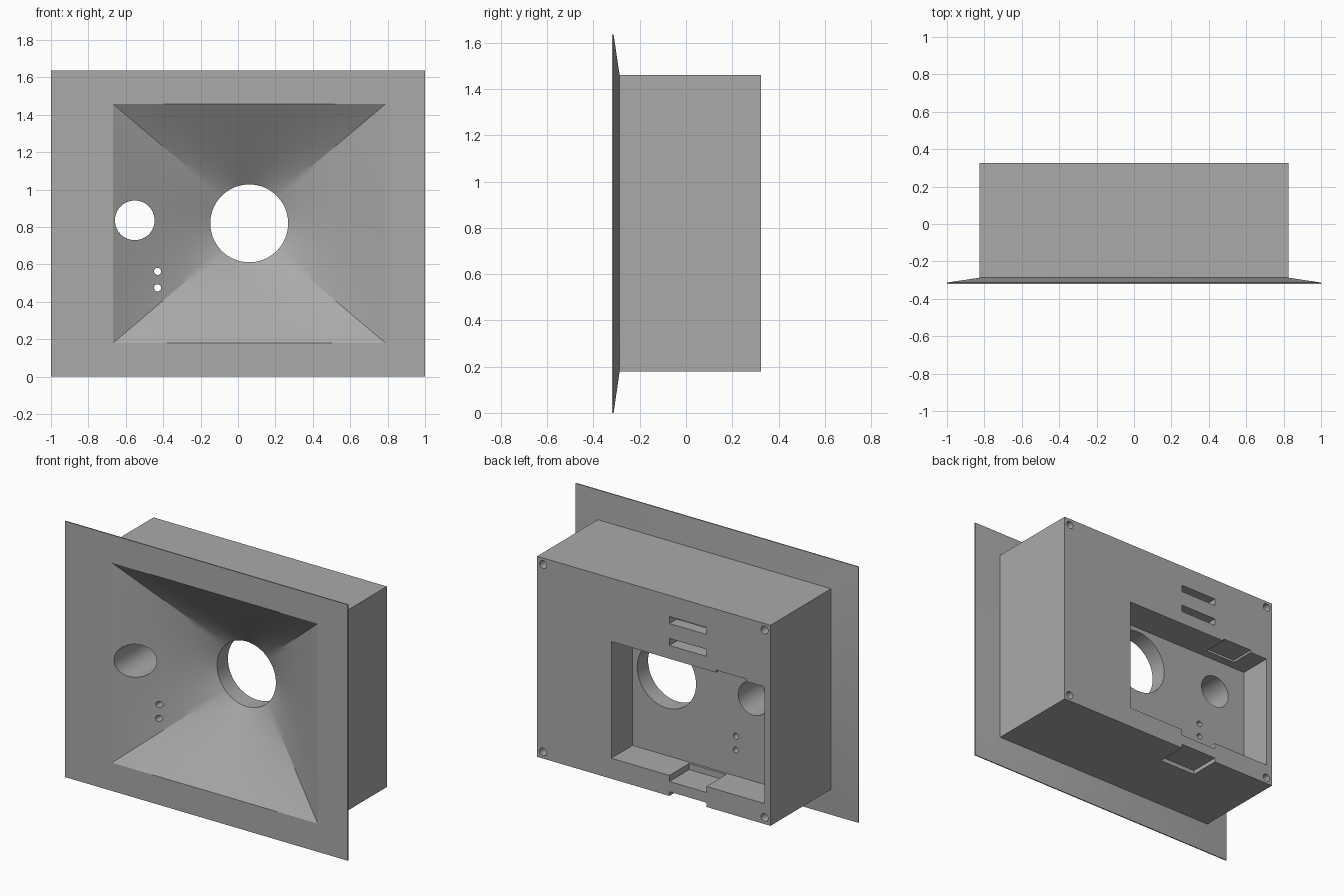
import bpy, bmesh, math
from mathutils import Vector

cube = bpy.data.objects.get("Cube")
if cube:
    bpy.data.objects.remove(cube, do_unlink=True)

grey = bpy.data.materials.new("plain grey")
grey.use_nodes = True
COLOR = (0.4, 0.4, 0.4, 1)
grey.diffuse_color = COLOR
grey.node_tree.nodes["Principled BSDF"].inputs["Base Color"].default_value = COLOR


def loft(name, rings):
    """Closed solid skinned through equal-length rings of points."""
    bm = bmesh.new()
    rows = [[bm.verts.new(p) for p in ring] for ring in rings]
    n = len(rows[0])
    for a, b in zip(rows, rows[1:]):
        for i in range(n):
            j = (i + 1) % n
            bm.faces.new((a[i], a[j], b[j], b[i]))
    bm.faces.new(rows[0])
    bm.faces.new(rows[-1])
    bmesh.ops.recalc_face_normals(bm, faces=bm.faces)
    mesh = bpy.data.meshes.new(name)
    bm.to_mesh(mesh)
    bm.free()
    obj = bpy.data.objects.new(name, mesh)
    bpy.context.collection.objects.link(obj)
    mesh.materials.append(grey)
    return obj


def rect(x0, x1, z0, z1, y):
    return [Vector(p) for p in ((x0, y, z0), (x1, y, z0), (x1, y, z1), (x0, y, z1))]


def circle(x, z, r, y, n=32):
    # starts at the lower left so that it lines up with rectangle corners
    angles = [math.radians(225) + math.tau * i / n for i in range(n)]
    return [Vector((x + r * math.cos(a), y, z + r * math.sin(a))) for a in angles]


cutters = []


def cut_box(name, x0, x1, y0, y1, z0, z1):
    cutters.append(loft(name, [rect(x0, x1, z0, z1, y) for y in (y0, y1)]))


def cut_round(name, x, z, r, y0, y1, n=32):
    cutters.append(loft(name, [circle(x, z, r, y, n) for y in (y0, y1)]))


# Housing: front flange with a tapered back, running into the box
FRONT, BACK = -0.32, 0.325
body = loft("housing", [
    rect(-1, 1, 0, 1.636, FRONT),
    rect(-1, 1, 0, 1.636, FRONT + 0.007),
    rect(-0.825, 0.825, 0.178, 1.46, FRONT + 0.033),
    rect(-0.825, 0.825, 0.178, 1.46, BACK)])

# Funnel: ruled from a rectangle to a round opening
SEG, ROWS, RIM = 20, 14, 0.0
corners = rect(-0.668, 0.788, 0.18, 1.458, FRONT)
outline = [corners[k].lerp(corners[(k + 1) % 4], i / SEG)
           for k in range(4) for i in range(SEG)]
mouth = circle(0.06, 0.82, 0.208, RIM, 4 * SEG)
rings = [[p + Vector((0, -0.1, 0)) for p in outline]]
rings += [[a.lerp(b, r / ROWS) for a, b in zip(outline, mouth)] for r in range(ROWS + 1)]
rings.append([p + Vector((0, 0.2, 0)) for p in mouth])
cutters.append(loft("funnel_cutter", rings))

# Side opening and two pin holes
cut_round("side_hole_cutter", -0.552, 0.836, 0.106, -0.4, 0.2, 48)
for z in (0.475, 0.563):
    cut_round("pin_hole_cutter", -0.43, z, 0.019, -0.4, 0.2)

# Rear pocket with a shallow cable relief in its ceiling
POCKET = 0.11
cut_box("pocket_cutter", -0.783, 0.301, POCKET, 0.5, 0.309, 1.055)
cut_box("ceiling_relief_cutter", -0.657, -0.44, 0.165, 0.5, 1.0, 1.07)

# Strap passages: two joined slots above, and channels at the bottom
S0, S1 = -0.372, -0.11
for z in (1.14, 1.28):
    cut_box("strap_slot_cutter", S0, S1, 0.2, 0.5, z, z + 0.045)
cut_box("strap_tunnel_cutter", S0, S1, 0.19, 0.25, 1.141, 1.324)
cut_box("floor_channel_cutter", S0, S1, 0.125, 0.5, 0.27, 0.35)
cut_box("bottom_channel_cutter", S0, S1, 0.125, 0.5, 0.1, 0.205)

# Corner screw holes
for x in (-0.783, 0.783):
    for z in (0.22, 1.418):
        cut_round("screw_hole_cutter", x, z, 0.025, 0.12, 0.5, 24)

# Carve every opening, then drop the cutters
for c in cutters:
    c.hide_render = True
    mod = body.modifiers.new(c.name, "BOOLEAN")
    mod.operation, mod.solver, mod.object = "DIFFERENCE", "EXACT", c
graph = bpy.context.evaluated_depsgraph_get()
carved = bpy.data.meshes.new_from_object(body.evaluated_get(graph))
body.modifiers.clear()
body.data = carved
for c in cutters:
    bpy.data.objects.remove(c, do_unlink=True)

bpy.ops.object.select_all(action="DESELECT")
body.select_set(True)
bpy.context.view_layer.objects.active = body
bpy.ops.object.shade_smooth_by_angle(angle=math.radians(25))
